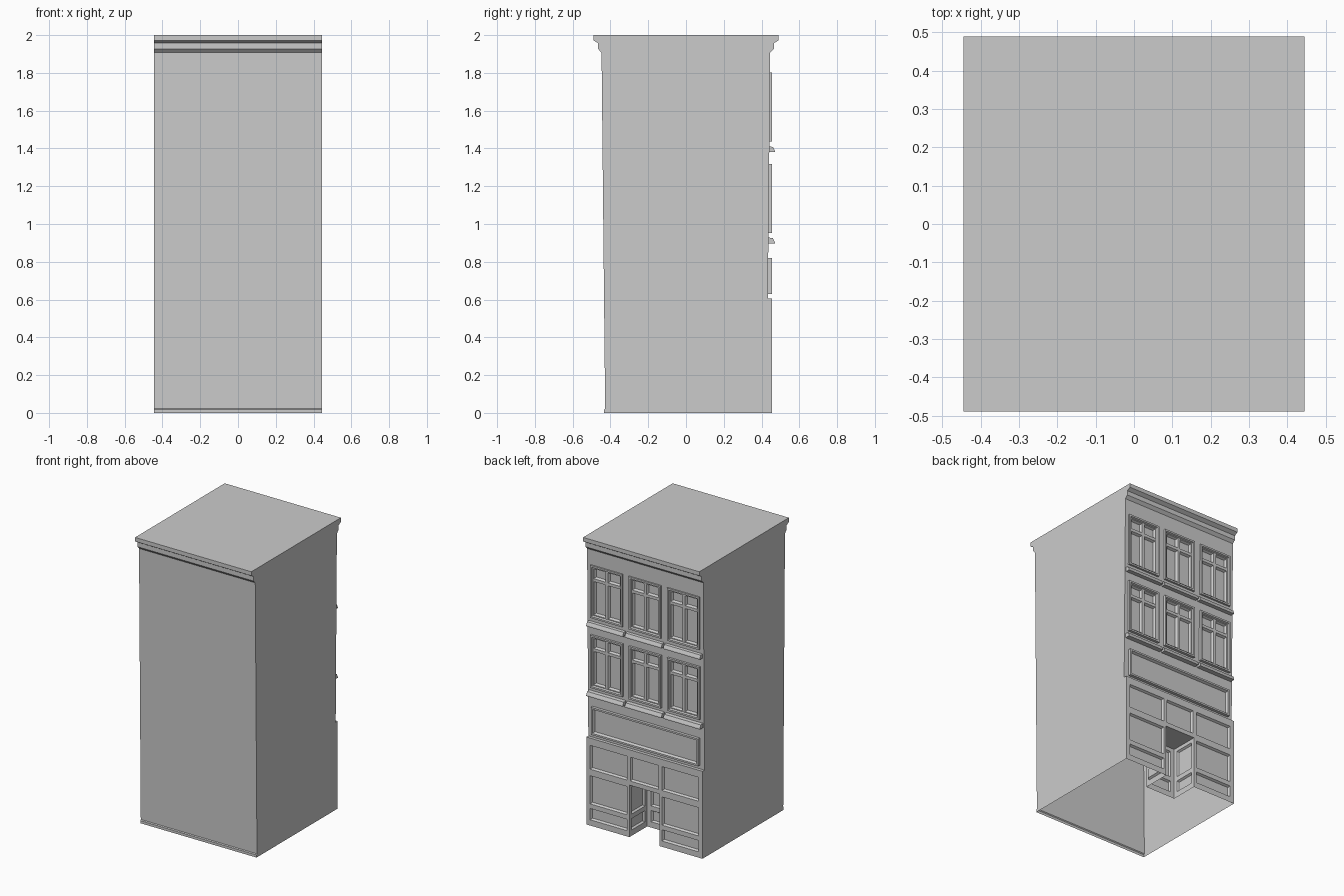
import bpy

if "Cube" in bpy.data.objects:
    bpy.data.objects.remove(bpy.data.objects["Cube"])

W = 0.445            # half width
SHOP_Y = 0.455       # shopfront plane
DOOR_W, DOOR_H, DOOR_Y = 0.115, 0.36, 0.26


def wall_y(z):
    return 0.433 + (z - 0.605) * 0.01


class Builder:
    """Collects quads drawn in (u, v, depth) space and turns them into a mesh."""

    def __init__(self, mapping):
        self.map, self.verts, self.faces = mapping, [], []

    def face(self, pts):
        n = len(self.verts)
        self.verts += [self.map(*p) for p in pts]
        self.faces.append(list(range(n, n + len(pts))))

    def plate(self, r, d, holes):
        # flat rectangle with rectangular openings
        us = sorted({r[0], r[1], *[h[0] for h in holes], *[h[1] for h in holes]})
        vs = sorted({r[2], r[3], *[h[2] for h in holes], *[h[3] for h in holes]})
        for a, b in zip(us, us[1:]):
            for c, e in zip(vs, vs[1:]):
                mu, mv = (a + b) / 2, (c + e) / 2
                if not any(h[0] < mu < h[1] and h[2] < mv < h[3] for h in holes):
                    self.face([(a, c, d), (b, c, d), (b, e, d), (a, e, d)])

    def rings(self, r, steps, cap=True):
        # nested rectangles: each step is (inset, depth)
        loops = []
        for i, d in steps:
            a, b, c, e = r[0] + i, r[1] - i, r[2] + i, r[3] - i
            loops.append([(a, c, d), (b, c, d), (b, e, d), (a, e, d)])
        for A, B in zip(loops, loops[1:]):
            for k in range(4):
                m = (k + 1) % 4
                self.face([A[k], A[m], B[m], B[k]])
        if cap:
            self.face(loops[-1])

    def panelled(self, r, d, panels, depth=0.013):
        self.plate(r, d, panels)
        for p in panels:
            self.rings(p, [(0, d), (0.008, d - depth)])

    def build(self, name):
        me = bpy.data.meshes.new(name)
        me.from_pydata(self.verts, [], self.faces)
        ob = bpy.data.objects.new(name, me)
        bpy.context.collection.objects.link(ob)
        return ob


def extrude_profile(name, pts, x0, x1, skip=()):
    # (y, z) profile running clockwise seen from +x, extruded along x
    b = Builder(lambda x, y, z: (x, y, z))
    n = len(pts)
    for i in range(n):
        if i not in skip:
            p, q = pts[i], pts[(i + 1) % n]
            b.face([(x0, *p), (x0, *q), (x1, *q), (x1, *p)][::-1])
    b.face([(x0, *p) for p in pts])
    b.face([(x1, *p) for p in pts][::-1])
    return b.build(name)


def facade_map(u, v, d):
    return (-u, wall_y(v) if d is None else d, v)


# walls, roof and front/back cornices; facade strips and underside left open
TOP = 1.907
shell = [(-0.433, 0), (-0.433, 0.018), (-0.428, 0.024), (-0.447, TOP),
         (-0.465, 1.926), (-0.465, 1.957), (-0.49, 1.972), (-0.49, 2.0),
         (0.49, 2.0), (0.49, 1.972), (0.465, 1.957), (0.465, 1.926),
         (wall_y(TOP), TOP), (wall_y(0.605), 0.605), (SHOP_Y, 0.605), (SHOP_Y, 0)]
extrude_profile("building_shell", shell, -W, W, skip=(12, 14, 15))

# upper facade with sign board and two rows of three windows
sign = (-0.41, 0.41, 0.63, 0.82)
windows = [(c - 0.123, c + 0.123, z, z + 0.365)
           for z in (0.953, 1.437) for c in (-0.295, 0, 0.295)]
wall = Builder(facade_map)
wall.plate((-W, W, 0.605, TOP), None, [sign] + windows)
wall.build("upper_facade")

board = Builder(facade_map)
board.rings(sign, [(0, None), (0, SHOP_Y), (0.012, SHOP_Y), (0.02, 0.438)])
board.build("sign_board")

frames = Builder(facade_map)
for w in windows:
    frames.rings(w, [(0, None), (0, SHOP_Y), (0.012, SHOP_Y), (0.017, 0.444)], cap=False)
    a, b, c, e = w[0] + 0.017, w[1] - 0.017, w[2] + 0.017, w[3] - 0.017
    mid, tr = (a + b) / 2, e - 0.085
    panes = [(l, r, lo, hi) for l, r in ((a + 0.006, mid - 0.01), (mid + 0.01, b - 0.006))
             for lo, hi in ((c + 0.006, tr - 0.01), (tr + 0.01, e - 0.006))]
    frames.panelled((a, b, c, e), 0.444, panes, 0.016)
frames.build("window_frames")

# window sills
for z in (0.897, 1.38):
    for c in (-0.295, 0, 0.295):
        extrude_profile("window_sill", [(0.43, z), (0.43, z + 0.032), (0.46, z + 0.028),
                                        (0.47, z + 0.008), (0.47, z)], c - 0.14, c + 0.14)

# shopfront with fanlights, display windows and stall risers
shop = Builder(facade_map)
door_hole = (-DOOR_W, DOOR_W, 0, DOOR_H)
panels = [(-0.108, 0.108, 0.39, 0.555)]
for l, r in ((-0.415, -0.135), (0.135, 0.415)):
    panels += [(l, r, lo, hi) for lo, hi in ((0.39, 0.555), (0.15, 0.345), (0.04, 0.118))]
shop.plate((-W, W, 0, 0.605), SHOP_Y, panels + [door_hole])
for p in panels:
    shop.rings(p, [(0, SHOP_Y), (0.008, 0.44)])
shop.build("shopfront")

# recessed entrance: two side walls, door wall and ceiling
rows = ((0.15, 0.335), (0.04, 0.118))
for name, s in (("entrance_side_left", 1), ("entrance_side_right", -1)):
    side = Builder(lambda u, v, d, s=s: (s * (DOOR_W - d), -s * u, v))
    lo, hi = sorted((-s * DOOR_Y, -s * SHOP_Y))
    side.panelled((lo, hi, 0, DOOR_H), 0,
                  [(lo + 0.025, hi - 0.025, a, b) for a, b in rows])
    side.build(name)
door = Builder(facade_map)
door.panelled((-DOOR_W, DOOR_W, 0, DOOR_H), DOOR_Y,
              [(-0.085, 0.085, a, b) for a, b in rows])
door.build("entrance_door")
ceiling = Builder(lambda u, v, d: (-u, v, d))
ceiling.plate((-DOOR_W, DOOR_W, DOOR_Y, SHOP_Y), DOOR_H, [])
ceiling.build("entrance_ceiling")
